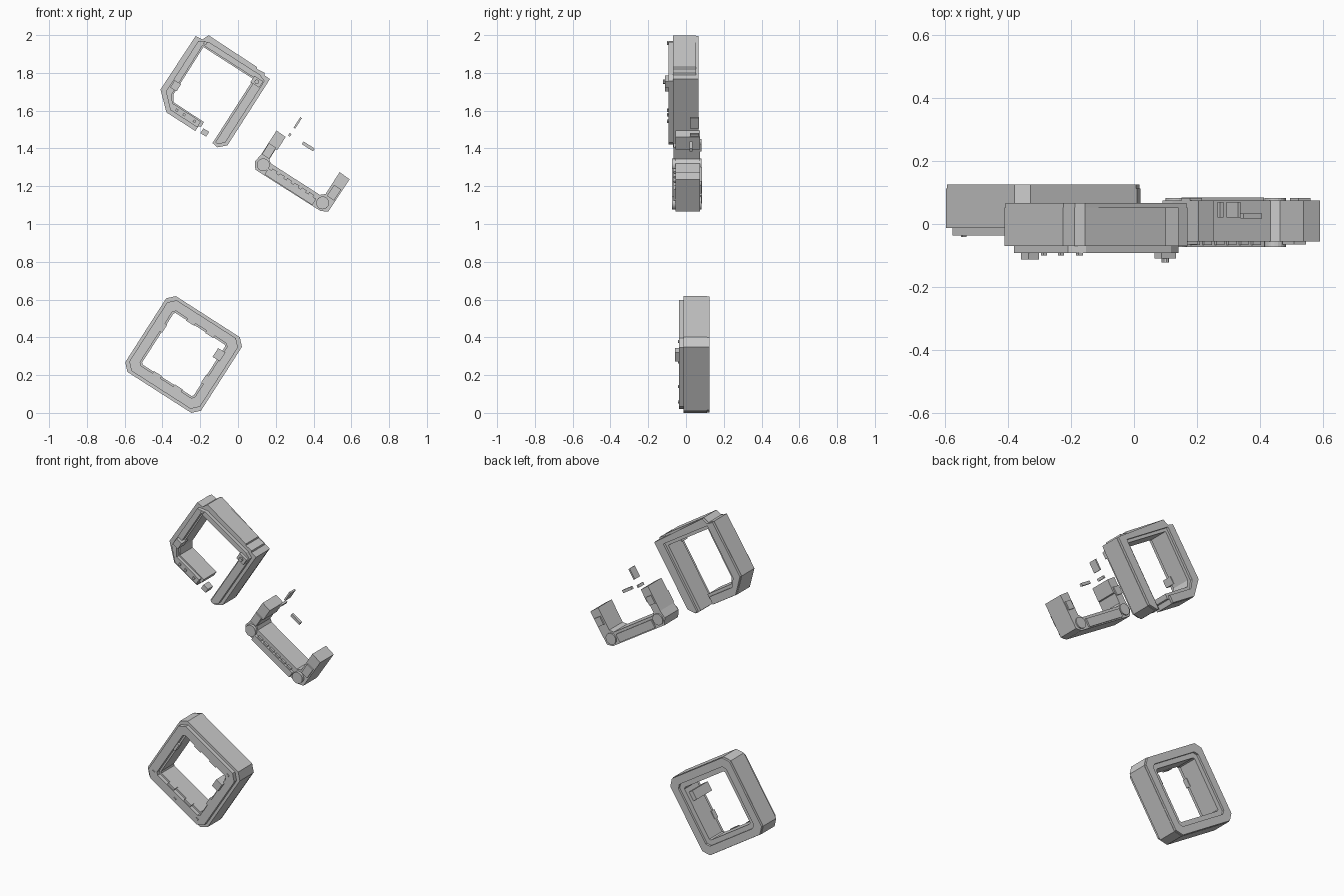
import bpy, bmesh, math
from mathutils import Vector

# All parts share one tilt: U runs down to the right, V up to the right
U = Vector((0.842, 0, -0.54))
V = Vector((0.54, 0, 0.842))
RING, CLASP, BRACKET = (Vector(c) for c in
                        ((-0.288, 0, 0.309), (-0.12, 0, 1.698), (0.33, 0, 1.28)))


def finish(name, bm):
    bmesh.ops.recalc_face_normals(bm, faces=bm.faces)
    me = bpy.data.meshes.new(name)
    bm.to_mesh(me)
    bm.free()
    ob = bpy.data.objects.new(name, me)
    bpy.context.collection.objects.link(ob)
    return ob


def prism(name, origin, pts, y0, y1, hole=None):
    """Extrude a tilted profile from y0 to y1, optionally with a hole of equal point count."""
    bm = bmesh.new()

    def loop(ps, y):
        return [bm.verts.new(origin + U * u + V * v + Vector((0, y, 0))) for u, v in ps]

    def walls(a, b):
        for i in range(len(a)):
            j = (i + 1) % len(a)
            bm.faces.new((a[i], a[j], b[j], b[i]))

    f, b = loop(pts, y0), loop(pts, y1)
    walls(f, b)
    if hole:
        hf, hb = loop(hole, y0), loop(hole, y1)
        walls(hf, hb)
        walls(f, hf)
        walls(b, hb)
    else:
        bm.faces.new(f)
        bm.faces.new(b)
    return finish(name, bm)


def octagon(h, c):
    k = h - c
    return [(-h, k), (-k, h), (k, h), (h, k), (h, -k), (k, -h), (-k, -h), (-h, -k)]


def block(name, origin, u, v, w, h, y0, y1):
    pts = [(u - w / 2, v - h / 2), (u + w / 2, v - h / 2),
           (u + w / 2, v + h / 2), (u - w / 2, v + h / 2)]
    return prism(name, origin, pts, y0, y1)


def disc(name, origin, u, v, r, y0, y1, n=20):
    pts = [(u + r * math.cos(2 * math.pi * i / n), v + r * math.sin(2 * math.pi * i / n))
           for i in range(n)]
    return prism(name, origin, pts, y0, y1)


# Lower closed ring: body, stepped front and back rim
hole = octagon(0.162, 0.008)
prism("ring_body", RING, octagon(0.238, 0.037), -0.012, 0.112, hole)
prism("ring_front_plate", RING, octagon(0.222, 0.036), -0.036, -0.012, octagon(0.172, 0.014))
prism("ring_back_rim", RING, octagon(0.236, 0.037), 0.112, 0.125, octagon(0.19, 0.02))
block("ring_inner_catch", RING, 0.158, 0.10, 0.045, 0.055, -0.058, 0.09)
for i, (u, v) in enumerate([(-0.06, 0.165), (0.06, 0.165), (-0.06, -0.165),
                            (0.07, -0.165), (0.165, -0.05), (-0.165, 0.06)]):
    w, h = (0.05, 0.014) if abs(v) > 0.1 else (0.014, 0.05)
    block(f"ring_inner_tab_{i}", RING, u, v, w, h, -0.03, 0.0)
for i, (u, v) in enumerate([(-0.19, -0.17), (0.17, -0.19), (0.17, 0.19), (0, -0.2)]):
    block(f"ring_pin_{i}", RING, u, v, 0.016, 0.008, -0.042, -0.036)

# Upper open ring: main body with a gap in its lower side
body = [(-.248, .193), (-.208, .198), (-.193, .234), (.115, .231), (.12, .222), (.165, .227),
        (.17, .216), (.206, .214), (.206, -.202), (.167, -.24), (.133, -.235), (.133, .167),
        (-.182, .167), (-.18, -.129), (-.157, -.164), (.035, -.166), (.035, -.195),
        (.022, -.20), (.022, -.23), (-.16, -.23), (-.252, -.145)]
prism("clasp_body", CLASP, body, -0.07, 0.052)
rim = [(-.246, .191), (-.206, .196), (-.19, .232), (.204, .213), (.204, -.2), (.166, -.236),
       (.15, -.23), (.15, .185), (-.2, .185), (-.2, -.135), (-.162, -.182), (.02, -.182),
       (.02, -.228), (-.16, -.228), (-.25, -.144)]
prism("clasp_back_rim", CLASP, rim, 0.052, 0.066)
plate = [(-.222, .18), (-.17, .205), (.15, .205), (.188, .19), (.188, -.195), (.16, -.225),
         (.143, -.222), (.143, .175), (-.19, .175), (-.188, -.132), (-.16, -.172),
         (.02, -.172), (.02, -.208), (-.15, -.208), (-.222, -.138)]
prism("clasp_front_plate", CLASP, plate, -0.092, -0.07)

# Upper ring details: latch blocks, rivets, loose piece in the gap
block("clasp_side_latch", CLASP, -0.195, -0.085, 0.04, 0.045, -0.112, -0.05)
block("clasp_corner_latch", CLASP, 0.155, 0.165, 0.055, 0.04, -0.11, -0.06)
disc("clasp_corner_knob", CLASP, 0.155, 0.165, 0.012, -0.122, -0.11, 10)
for i, u in enumerate((-0.12, -0.075, -0.01)):
    block(f"clasp_rivet_{i}", CLASP, u, -0.19, 0.014, 0.014, -0.1, -0.09)
block("clasp_top_rivet", CLASP, -0.185, 0.19, 0.016, 0.016, -0.1, -0.09)
block("clasp_gap_piece", CLASP, 0.068, -0.21, 0.036, 0.03, -0.07, -0.02)

# Right bracket: U profile with thick arms
bracket = [(-.222, .113), (-.163, .11), (-.163, .03), (-.172, .025), (-.172, -.035), (-.155, -.05),
           (.155, -.05), (.178, -.03), (.178, .108), (.243, .104), (.24, -.1), (.205, -.12),
           (-.205, -.122), (-.23, -.085), (-.222, -.04)]
prism("bracket_body", BRACKET, bracket, -0.056, 0.074)

# Bracket hinges, cover strips and teeth
for side, u in (("left", -0.183), ("right", 0.19)):
    disc(f"bracket_{side}_hinge", BRACKET, u, -0.078, 0.034, -0.073, 0.082)
block("bracket_front_strip", BRACKET, 0, -0.098, 0.3, 0.038, -0.073, -0.056)
block("bracket_back_strip", BRACKET, 0, -0.09, 0.28, 0.05, 0.074, 0.084)
for i in range(6):
    block(f"bracket_tooth_{i}", BRACKET, -0.115 + i * 0.046, -0.075, 0.03, 0.014, -0.067, -0.056)
for side, u in (("left", -0.197), ("right", 0.212)):
    block(f"bracket_{side}_front_pad", BRACKET, u, 0.0, 0.045, 0.07, -0.065, -0.056)
    block(f"bracket_{side}_back_pad", BRACKET, u, 0.035, 0.045, 0.05, 0.074, 0.082)

# Loose slivers inside the bracket mouth
def sliver(name, x, z, w, h, y0, y1):
    block(name, Vector((x, 0, z)), 0, 0, w, h, y0, y1)

sliver("upright_sliver", 0.316, 1.535, 0.01, 0.066, 0.02, 0.07)
sliver("small_chip", 0.274, 1.472, 0.012, 0.016, 0.02, 0.07)
sliver("flat_sliver", 0.372, 1.411, 0.07, 0.017, 0.018, 0.034)
